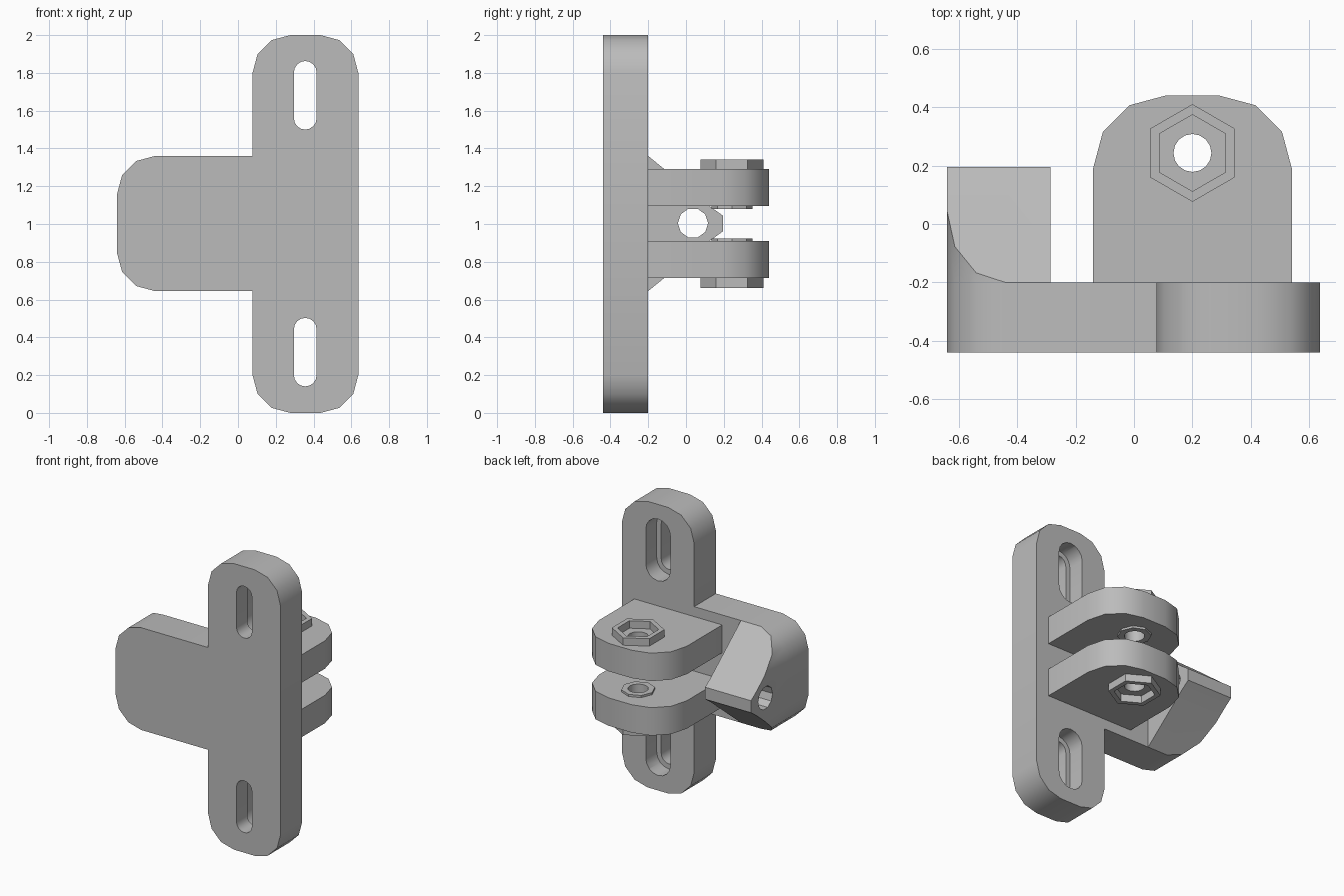
import bpy, bmesh, math

if "Cube" in bpy.data.objects:
    bpy.data.objects.remove(bpy.data.objects["Cube"])

grey = bpy.data.materials.new("plain grey")
grey.use_nodes = True
grey.diffuse_color = (0.5, 0.5, 0.5, 1)
grey.node_tree.nodes["Principled BSDF"].inputs["Base Color"].default_value = (0.5, 0.5, 0.5, 1)


def prism(name, pts, axis, lo, hi):
    """Extrude a 2D outline along an axis."""
    place = {"X": lambda u, v, h: (h, u, v),
             "Y": lambda u, v, h: (u, h, v),
             "Z": lambda u, v, h: (u, v, h)}[axis]
    bm = bmesh.new()
    rings = [[bm.verts.new(place(u, v, h)) for u, v in pts] for h in (lo, hi)]
    for ring in rings:
        bm.faces.new(ring)
    for i in range(len(pts)):
        j = (i + 1) % len(pts)
        bm.faces.new((rings[0][i], rings[0][j], rings[1][j], rings[1][i]))
    bmesh.ops.recalc_face_normals(bm, faces=bm.faces)
    mesh = bpy.data.meshes.new(name)
    bm.to_mesh(mesh)
    bm.free()
    obj = bpy.data.objects.new(name, mesh)
    bpy.context.collection.objects.link(obj)
    mesh.materials.append(grey)
    return obj


def arc(cx, cy, r, start, end, steps):
    angles = [math.radians(start + (end - start) * i / steps) for i in range(steps + 1)]
    return [(cx + r * math.cos(a), cy + r * math.sin(a)) for a in angles]


def ngon(cx, cy, r, n, start=0):
    return arc(cx, cy, r, start, start + 360, n)[:-1]


def slot(cx, z0, z1, r):
    return arc(cx, z1 - r, r, 0, 180, 8) + arc(cx, z0 + r, r, 180, 360, 8)


def combine(obj, cutter, operation="DIFFERENCE"):
    """Apply a boolean and discard its helper."""
    cutter.hide_render = True
    mod = obj.modifiers.new("cut", "BOOLEAN")
    mod.operation = operation
    mod.solver = "EXACT"
    mod.object = cutter
    bpy.context.view_layer.objects.active = obj
    bpy.ops.object.modifier_apply(modifier=mod.name)
    bpy.data.objects.remove(cutter)


MID = 1.0025
LOW, HIGH = 0.645, 1.36
LEFT, INNER, RIGHT = -0.64, 0.077, 0.637
FRONT, BACK = -0.44, -0.2
R = 0.2
parts = []

# T-shaped mounting plate with rounded ends
arm_end = arc(LEFT + R, HIGH - R, R, 90, 180, 3) + arc(LEFT + R, LOW + R, R, 180, 270, 3)
outline = (arc(RIGHT - R, 2 - R, R, 0, 90, 3) + arc(INNER + R, 2 - R, R, 90, 180, 3)
           + [(INNER, HIGH)] + arm_end + [(INNER, LOW)]
           + arc(INNER + R, R, R, 180, 270, 3) + arc(RIGHT - R, R, R, 270, 360, 3))
plate = prism("mounting_plate", outline, "Y", FRONT, BACK)
parts.append(plate)

# Screw slots, widened from the back
for z0, z1 in ((0.14, 0.503), (1.5, 1.863)):
    combine(plate, prism("slot_cutter", slot(0.356, z0, z1, 0.06), "Y", -0.6, 0))
    combine(plate, prism("counterbore_cutter", slot(0.356, z0 - 0.035, z1 + 0.035, 0.095),
                         "Y", -0.32, 0))

# Tapered side arm, rounded like the plate, with a cross hole
half = (HIGH - LOW) / 2
upper = [(BACK, half), (0.135, 0.085), (0.195, 0.042)]
taper = [(y, MID + z) for y, z in upper] + [(y, MID - z) for y, z in reversed(upper)]
arm = prism("pivot_arm", taper, "X", -0.7, -0.285)
combine(arm, prism("arm_rounding", arm_end + [(0, LOW), (0, HIGH)], "Y", -0.3, 0.4), "INTERSECT")
combine(arm, prism("arm_hole_cutter", ngon(0.037, MID + 0.002, 0.08, 10), "X", -0.9, 0))
parts.append(arm)

# Two clevis lugs, each with a hexagonal nut collar and an inner washer
BX, BY = 0.2, 0.243
lug_outline = ([(0.54, BACK)] + arc(0.29, 0.19, 0.25, 0, 90, 3)
               + arc(0.11, 0.19, 0.25, 90, 180, 3) + [(-0.14, BACK)])
for label, side in (("upper", 1), ("lower", -1)):
    def span(a, b):
        return sorted((MID + side * a, MID + side * b))

    lug = prism(label + "_lug", lug_outline, "Z", *span(0.093, 0.288))
    collar = prism(label + "_nut_collar", ngon(BX, BY, 0.167, 6, 30), "Z", *span(0.288, 0.34))
    washer = prism(label + "_washer", ngon(BX, BY, 0.108, 8), "Z", *span(0.078, 0.093))
    combine(collar, prism("nut_cutter", ngon(BX, BY, 0.131, 6, 30), "Z", 0, 2))
    for part in (lug, washer):
        combine(part, prism("bolt_cutter", ngon(BX, BY, 0.065, 16), "Z", 0, 2))
    parts += [lug, collar, washer]

# Smooth the rounded corners, keep the hard edges
for part in parts:
    bpy.ops.object.select_all(action="DESELECT")
    part.select_set(True)
    bpy.context.view_layer.objects.active = part
    bpy.ops.object.shade_smooth_by_angle(angle=math.radians(31))
